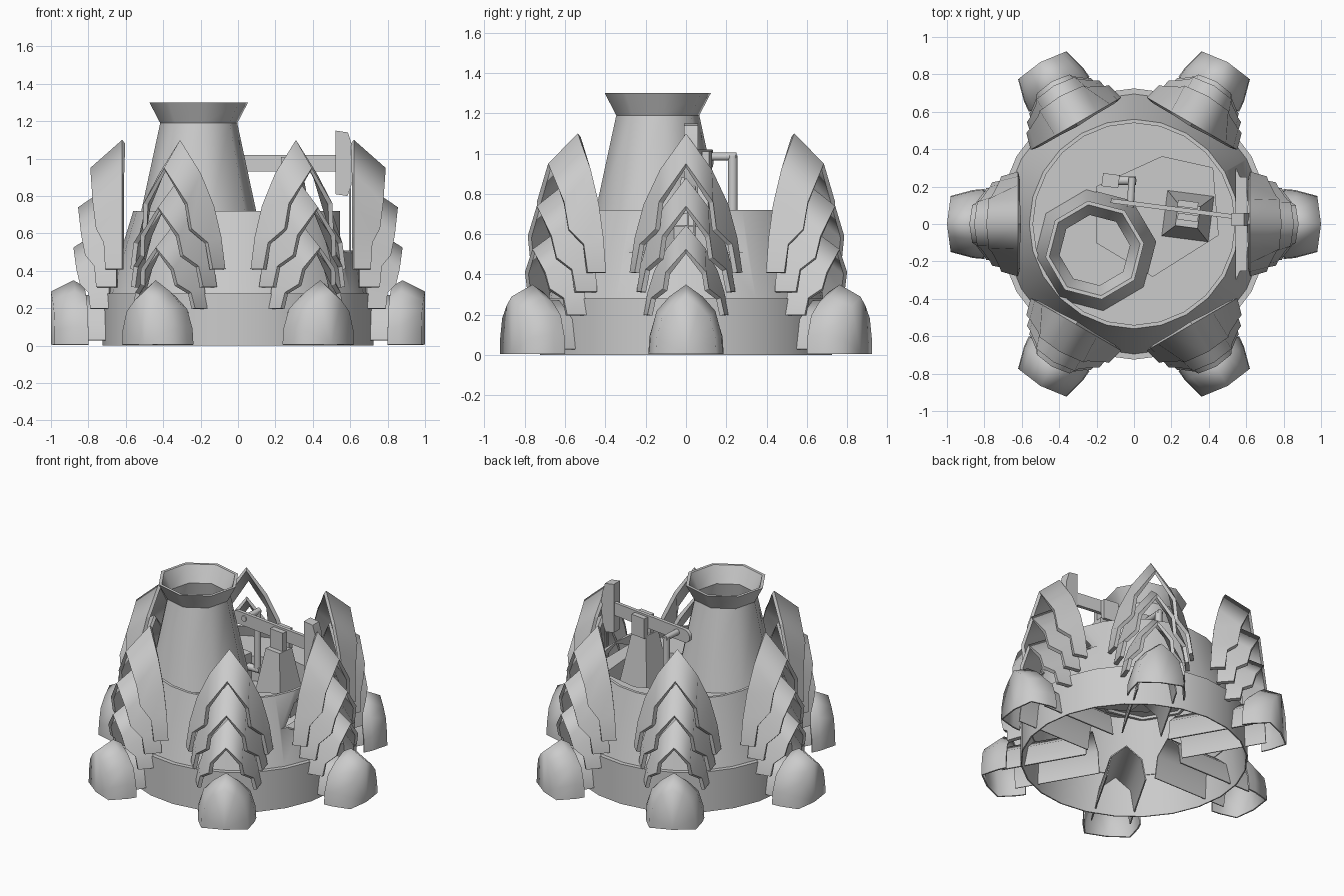
import bpy
import bmesh
import math
from mathutils import Matrix, Vector

cube = bpy.data.objects.get("Cube")
if cube:
    bpy.data.objects.remove(cube, do_unlink=True)

grey = bpy.data.materials.new("plain_grey")
grey.use_nodes = True
grey.diffuse_color = (0.6, 0.6, 0.6, 1)
grey.node_tree.nodes["Principled BSDF"].inputs["Base Color"].default_value = (0.6, 0.6, 0.6, 1)


def finish(name, bm, angle=None, cutters=()):
    """Make the object; without an angle the edges keep the sharpness set on the bmesh."""
    for f in bm.faces:
        f.smooth = True
    mesh = bpy.data.meshes.new(name)
    bm.to_mesh(mesh)
    bm.free()
    obj = bpy.data.objects.new(name, mesh)
    bpy.context.collection.objects.link(obj)
    mesh.materials.append(grey)
    bpy.ops.object.select_all(action="DESELECT")
    obj.select_set(True)
    bpy.context.view_layer.objects.active = obj
    for cutter in cutters:
        mod = obj.modifiers.new("cut", "BOOLEAN")
        mod.operation = "DIFFERENCE"
        mod.solver = "EXACT"
        mod.object = cutter
        bpy.ops.object.modifier_apply(modifier=mod.name)
    if angle:
        bpy.ops.object.shade_smooth_by_angle(angle=math.radians(angle))
    return obj


def lathe(name, profile, sides, centre=(0, 0), turn=0, angle=None, cutters=()):
    """Closed profile of (radius, height) spun round a vertical axis."""
    bm = bmesh.new()
    rings = []
    for k in range(sides):
        a = turn + math.tau * k / sides
        rings.append([bm.verts.new((centre[0] + r * math.cos(a), centre[1] + r * math.sin(a), z))
                      for r, z in profile])
    for k in range(sides):
        a, b = rings[k], rings[(k + 1) % sides]
        for i in range(len(profile)):
            j = (i + 1) % len(profile)
            bm.faces.new((a[i], b[i], b[j], a[j]))
    bmesh.ops.recalc_face_normals(bm, faces=bm.faces)
    for e in bm.edges:
        e.smooth = abs(e.verts[0].co.z - e.verts[1].co.z) > 0.001
    return finish(name, bm, angle, cutters)


def prism(name, outline, shift, open_top=False):
    """Outline extruded along shift."""
    bm = bmesh.new()
    face = bm.faces.new([bm.verts.new(p) for p in outline])
    new = bmesh.ops.extrude_face_region(bm, geom=[face], use_keep_orig=True)["geom"]
    bmesh.ops.translate(bm, vec=shift, verts=[v for v in new if isinstance(v, bmesh.types.BMVert)])
    bmesh.ops.recalc_face_normals(bm, faces=bm.faces)
    if open_top:
        top = [f for f in new if isinstance(f, bmesh.types.BMFace)]
        bmesh.ops.delete(bm, geom=top, context="FACES_ONLY")
        bmesh.ops.reverse_faces(bm, faces=bm.faces)
    return finish(name, bm, 30)


def arch(name, turn, rows, thickness, cap=False):
    """Loft half-profiles of (radius, offset, height), tip first, mirrored across the tip."""
    bm = bmesh.new()
    spin = Matrix.Rotation(turn, 3, "Z")
    loops = []
    for row in rows:
        full = [(r, -t, z) for r, t, z in reversed(row)] + row[1:]
        loops.append([bm.verts.new(spin @ Vector(p)) for p in full])
    for a, b in zip(loops, loops[1:]):
        for i in range(len(a) - 1):
            bm.faces.new((a[i], b[i], b[i + 1], a[i + 1]))
    if cap:
        last = loops[-1]
        foot = bm.verts.new(spin @ Vector((rows[-1][0][0], 0, rows[-1][-1][2])))
        for i in range(len(last) - 1):
            bm.faces.new((foot, last[i + 1], last[i]))
    obj = finish(name, bm)
    # Thicken, keeping only the edges of the rim sharp
    skin = 2 * len(obj.data.polygons)
    mod = obj.modifiers.new("shell", "SOLIDIFY")
    mod.thickness = thickness
    mod.offset = -1
    bpy.ops.object.modifier_apply(modifier=mod.name)
    bm = bmesh.new()
    bm.from_mesh(obj.data)
    for e in bm.edges:
        e.smooth = all(f.index < skin for f in e.link_faces)
    bm.to_mesh(obj.data)
    bm.free()


def box(name, size, centre, turn=0, taper=1):
    bm = bmesh.new()
    bmesh.ops.create_cube(bm, size=1)
    for v in bm.verts:
        if v.co.z > 0:
            v.co.x *= taper
            v.co.y *= taper
    bm.transform(Matrix.Translation(centre) @ Matrix.Rotation(turn, 4, "Z") @ Matrix.Diagonal((*size, 1)))
    return finish(name, bm, 30)


def rod(name, start, end, radius, sides=10):
    a, b = Vector(start), Vector(end)
    bm = bmesh.new()
    bmesh.ops.create_cone(bm, cap_ends=True, segments=sides, radius1=radius, radius2=radius,
                          depth=(b - a).length)
    turn = (b - a).to_track_quat("Z", "Y").to_matrix().to_4x4()
    bm.transform(Matrix.Translation((a + b) / 2) @ turn)
    finish(name, bm, 62)


# Drum: straight base ring and tapered wall, notched for the pump rods
PIT = [(-0.2, 0.2), (0.15, 0.36), (0.42, 0.3), (0.45, -0.06), (0.1, -0.28), (-0.2, -0.1)]
notch = box("notch_cutter", (0.4, 1, 0.5), (0.745, 0, 0.76))
pit_cutter = prism("pit_cutter", [(x, y, 0.47) for x, y in PIT], (0, 0, 0.4))
for cutter in (notch, pit_cutter):
    cutter.hide_render = True
    cutter.hide_viewport = True
lathe("base_ring", [(0.725, 0), (0.725, 0.28), (0.68, 0.28), (0.717, 0)], 24)
lathe("tapered_wall", [(0.695, 0.28), (0.56, 0.72), (0.54, 0.72), (0.675, 0.28)], 24,
      angle=30, cutters=[notch])
box("notch_ledge", (0.06, 0.5, 0.01), (0.575, 0, 0.505))

# Deck with a sunken engine pit
lathe("deck", [(0.001, 0.645), (0.57, 0.645), (0.572, 0.637), (0.001, 0.637)], 24,
      angle=30, cutters=[pit_cutter, notch])
prism("engine_pit", [(x, y, 0.47) for x, y in PIT], (0, 0, 0.175), open_top=True)

# Chimney
lathe("chimney", [(0.332, 0.62), (0.208, 1.19), (0.266, 1.3), (0.245, 1.3), (0.19, 1.19), (0.312, 0.62)],
      8, (-0.21, -0.14), math.radians(8))

# Six stacks of pointed shells, each over a hooded foot and a tunnel
INNER = [(0, 1), (0.46, 0.74), (0.75, 0.49), (0.91, 0.25), (1, 0)]
OUTER = [(0, 1, 1), (0.48, 0.65, 0.92), (0.54, 0.4, 0.82), (0.82, 0.26, 0.58), (0.91, 0, 0.53)]
LAYERS = [  # name, inner and outer radius, half width, base, inner and outer tip
    ("upper", 0.62, 0.79, 0.28, 0.41, 1.1, 0.95),
    ("middle", 0.65, 0.855, 0.245, 0.315, 0.88, 0.74),
    ("lower", 0.69, 0.88, 0.21, 0.2, 0.645, 0.525),
]
HOOD = [(0, 1), (0.45, 0.83), (0.8, 0.62), (0.97, 0.28), (1, 0)]
for k in range(6):
    turn = math.tau * k / 6
    for name, r0, r1, half, base, tip0, tip1 in LAYERS:
        inner = [(r0, half * t, base + (tip0 - base) * h) for t, h in INNER]
        outer = [(r0 + (r1 - r0) * d, half * t, base + (tip1 - base) * h) for t, h, d in OUTER]
        arch(f"{name}_shell_{k}", turn, [inner, outer], 0.025)
    hood = [[(r - 0.02 * t, w * t, 0.005 + top * h) for t, h in HOOD]
            for r, w, top in ((0.82, 0.187, 0.31), (0.88, 0.182, 0.345), (1.0, 0.15, 0.285))]
    arch(f"foot_hood_{k}", turn, hood, 0.01, cap=True)
    tunnel = [[(r, 0.13 * t, 0.03 + 0.24 * h) for t, h in HOOD[::2]] for r in (0.28, 0.85)]
    arch(f"tunnel_{k}", turn, tunnel, 0.008)

# Beam engine: tapered tower with cheeks, rocking beam and curved head
lean = math.radians(-7.4)
box("tower", (0.25, 0.245, 0.41), (0.288, 0.042, 0.675), lean, 0.48)
for side in (-1, 1):
    box("tower_cheek", (0.11, 0.035, 0.14), (0.288, 0.07 + 0.035 * side, 0.94), lean)
box("beam", (0.67, 0.024, 0.09), (0.25, 0.076, 0.975), lean)
rod("beam_end", (-0.082, 0.107, 0.975), (-0.079, 0.131, 0.975), 0.045, 14)
HEAD = [(0.52, 0.81), (0.585, 0.8), (0.607, 0.86), (0.62, 0.97), (0.61, 1.07), (0.588, 1.14), (0.52, 1.15)]
prism("beam_head", [(x, -0.01, z) for x, z in HEAD], (0, 0.07, 0))
for y in (0.01, 0.04):
    rod("pump_rod", (0.598, y, 0.84), (0.598, y, 0.5), 0.006, 6)

# Crank linkage behind the chimney
rod("crank_pin", (-0.02, 0.09, 0.985), (-0.01, 0.25, 0.985), 0.02)
rod("crank_rod", (-0.01, 0.232, 0.99), (-0.01, 0.232, 0.57), 0.024)
rod("crank_shaft", (0.012, 0.232, 0.58), (-0.12, 0.232, 0.58), 0.024)
box("crank_block", (0.09, 0.07, 0.2), (-0.125, 0.232, 0.57), lean)
